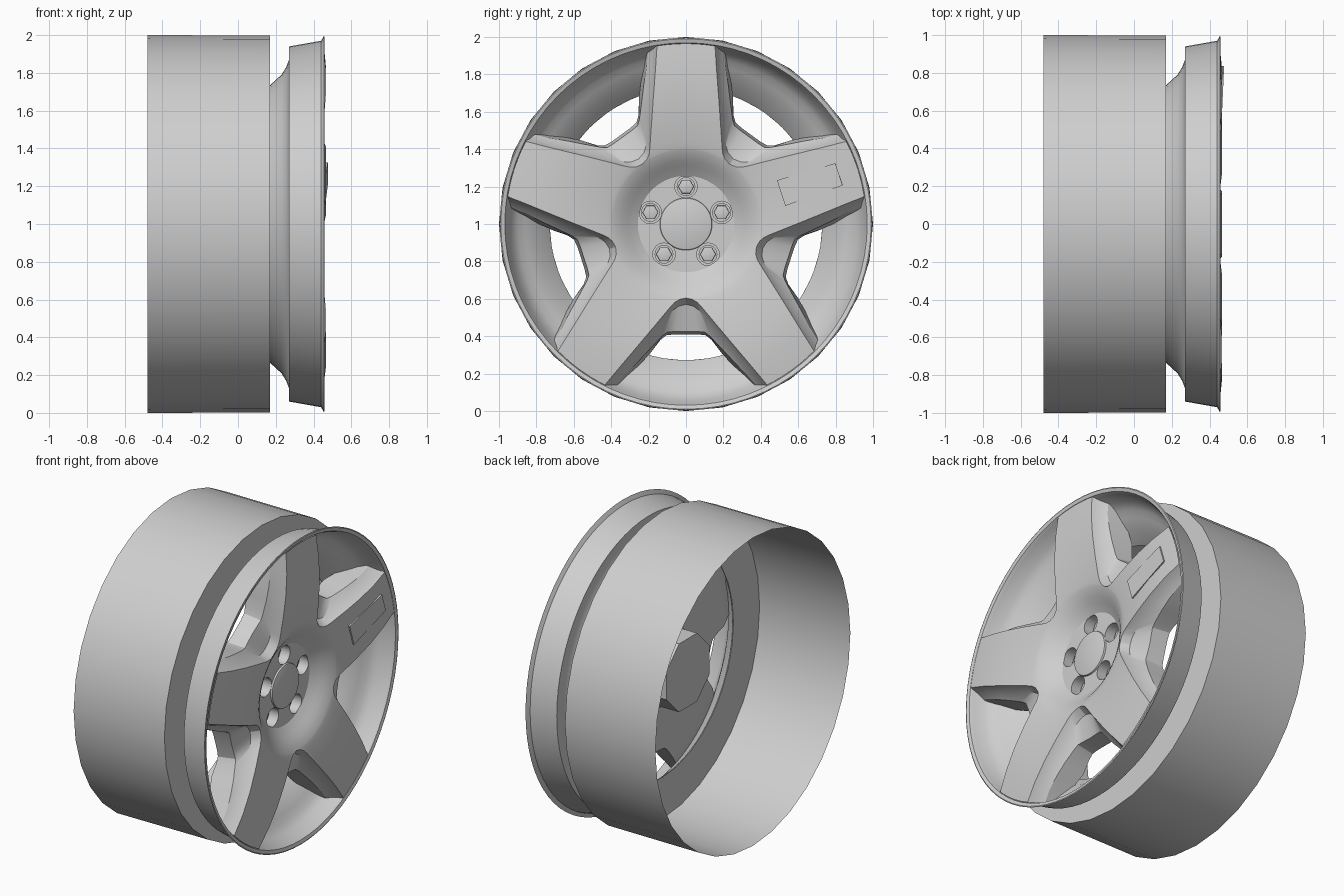
import bpy, bmesh, math
from mathutils import Matrix, Vector

cube = bpy.data.objects.get("Cube")
if cube:
    bpy.data.objects.remove(cube, do_unlink=True)

grey = bpy.data.materials.new("light_grey_metal")
grey.use_nodes = True
colour = (0.62, 0.62, 0.62, 1)
grey.diffuse_color = colour
grey.node_tree.nodes["Principled BSDF"].inputs["Base Color"].default_value = colour


def polar(x, r, a):
    """Point on the wheel: axial x, radius r, angle a in the y-z plane."""
    return Vector((x, r * math.cos(a), 1 + r * math.sin(a)))


def interp(table, r):
    for (r0, x0), (r1, x1) in zip(table, table[1:]):
        if r <= r1:
            t = max(0, (r - r0) / (r1 - r0))
            return x0 + (x1 - x0) * t
    return table[-1][1]


def finish(name, bm, fix_normals=True):
    bmesh.ops.remove_doubles(bm, verts=bm.verts[:], dist=0.0005)
    if fix_normals:
        bmesh.ops.recalc_face_normals(bm, faces=bm.faces[:])
    mesh = bpy.data.meshes.new(name)
    bm.to_mesh(mesh)
    bm.free()
    mesh.materials.append(grey)
    obj = bpy.data.objects.new(name, mesh)
    bpy.context.collection.objects.link(obj)
    return obj


def smooth(obj, degrees=30):
    bpy.ops.object.select_all(action="DESELECT")
    obj.select_set(True)
    bpy.context.view_layer.objects.active = obj
    bpy.ops.object.shade_smooth_by_angle(angle=math.radians(degrees))


def grid(bm, rows):
    """Skin a list of equally long point rows with quads."""
    verts = [[bm.verts.new(p) for p in row] for row in rows]
    for a, b in zip(verts, verts[1:]):
        for i in range(len(a) - 1):
            bm.faces.new((a[i], a[i + 1], b[i + 1], b[i]))


def lathe(name, profile, sides, closed=False):
    bm = bmesh.new()
    points = profile + profile[:1] if closed else profile
    grid(bm, [[polar(x, r, math.pi / 2 + math.tau * k / sides) for x, r in points]
              for k in range(sides + 1)])
    obj = finish(name, bm)
    smooth(obj)
    return obj


def cylinder(name, x0, x1, r, sides, y=0, z=1, spin=0, bevel=0):
    bm = bmesh.new()
    bmesh.ops.create_cone(bm, cap_ends=True, segments=sides, radius1=r, radius2=r, depth=x1 - x0)
    if bevel:
        rim = [e for e in bm.edges if all(v.co.z > 0 for v in e.verts)]
        bmesh.ops.bevel(bm, geom=rim, offset=bevel, segments=2, affect="EDGES", profile=0.5)
    bm.transform(Matrix.Translation(((x0 + x1) / 2, y, z))
                 @ Matrix.Rotation(math.pi / 2, 4, "Y") @ Matrix.Rotation(spin, 4, "Z"))
    return finish(name, bm)


# Wide rear barrel with its inward shoulder
lathe("barrel", [(-0.48, 1), (0.17, 0.998), (0.17, 0.73)], 32)

# Front rim: stepped outside, lip and bowl-shaped inside
lathe("front_rim", [(0.17, 0.735), (0.23, 0.79), (0.255, 0.83), (0.27, 0.87), (0.27, 0.94),
                    (0.44, 0.97), (0.455, 0.996), (0.458, 0.99), (0.452, 0.969), (0.43, 0.958),
                    (0.36, 0.938), (0.32, 0.90), (0.295, 0.86), (0.255, 0.80), (0.175, 0.728)],
      72, closed=True)

# Five-spoke face: half a pocket outline as (sideways, outward) points
FRONT_X = [(0.255, 0.33), (0.3, 0.36), (0.35, 0.40), (0.4, 0.425), (0.5, 0.447),
           (0.7, 0.465), (0.85, 0.465), (0.965, 0.453)]
BACK_X = [(0.58, 0.23), (0.73, 0.225), (0.8, 0.25), (0.86, 0.28), (0.9, 0.30), (0.95, 0.36)]
edge = [(0, .396), (.035, .403), (.062, .42), (.085, .445), (.17, .547), (.26, .654), (.35, .76), (.434, .861)]
bevel = [(0, .43), (.04, .44), (.068, .46), (.09, .485), (.165, .575), (.25, .67), (.335, .77), (.41, .869)]
ledge = [(0, .575), (.06, .575), (.10, .578), (.128, .60), (.19, .665), (.255, .735), (.32, .80), (.385, .874)]
hole = [(0, .59), (.06, .59), (.105, .595), (.137, .62), (.19, .69), (.245, .75), (.31, .81), (.37, .868)]
HALF = math.pi / 5


def spoke_row(x, r, start, steps=6):
    """Arc from a pocket's edge to the middle of the spoke beside it."""
    return [(x, r, start + (HALF - start) * k / steps) for k in range(steps + 1)]


front_rows = [spoke_row(interp(FRONT_X, r), r, 0) for r in (0.255, 0.28, 0.31, 0.34, 0.37)]
back_rows = [spoke_row(0.23, 0.22, 0)]
wall_rows = []
for e, b, l, h in zip(edge, bevel, ledge, hole):
    (re, ae), (rb, ab), (rl, al), (rh, ah) = [(math.hypot(*p), math.atan2(*p)) for p in (e, b, l, h)]
    top = interp(FRONT_X, re)
    low = min(interp(BACK_X, rh), top - 0.11)
    front_rows.append(spoke_row(top, re, ae))
    wall_rows.append([(top, re, ae), (top - 0.05, rb, ab), (top - 0.085, rl, al), (low, rh, ah)])
    back_rows.append(spoke_row(low, rh, ah))

bm = bmesh.new()
for n in range(5):
    for side in (-1, 1):
        base = -math.pi / 2 + n * 2 * HALF
        for rows in (front_rows, wall_rows, back_rows):
            grid(bm, [[polar(x, r, base + side * a) for x, r, a in row] for row in rows])
smooth(finish("spokes", bm), 24)

# Hub face with five deep bolt wells
hub = cylinder("hub_face", 0.16, 0.332, 0.262, 60)
spoke_angles = [math.pi / 2 + n * 2 * HALF for n in range(5)]
for a in spoke_angles:
    _, y, z = polar(0, 0.2, a)
    cutter = cylinder("bolt_well_cutter", 0.23, 0.5, 0.06, 24, y, z)
    cutter.hide_render = True
    mod = hub.modifiers.new("bolt_well", "BOOLEAN")
    mod.operation = "DIFFERENCE"
    mod.solver = "EXACT"
    mod.object = cutter
    bpy.context.view_layer.objects.active = hub
    bpy.ops.object.modifier_apply(modifier=mod.name)
    bpy.data.objects.remove(cutter, do_unlink=True)
smooth(hub)

# Hexagonal bolts on round washers
for n, a in enumerate(spoke_angles):
    _, y, z = polar(0, 0.2, a)
    smooth(cylinder(f"bolt_washer_{n + 1}", 0.22, 0.25, 0.05, 20, y, z))
    smooth(cylinder(f"bolt_{n + 1}", 0.22, 0.28, 0.042, 6, y, z, bevel=0.004))

# Centre cap and the octagonal hub at the back
smooth(cylinder("centre_cap", 0.30, 0.345, 0.14, 48, bevel=0.008))
smooth(cylinder("rear_hub", -0.015, 0.21, 0.24, 8, spin=math.pi / 8))

# Thin blank plate on one spoke, flat and almost flush
a = math.pi / 10
along, across = Vector((0, math.cos(a), math.sin(a))), Vector((0, -math.sin(a), math.cos(a)))
bm = bmesh.new()
grid(bm, [[Vector((x, 0, 1)) + along * s + across * w * (0.088 - 0.03 * s) for w in (-1, 1)]
          for s, x in ((0.535, 0.457), (0.86, 0.471))])
plate = finish("spoke_plate", bm, False)
solid = plate.modifiers.new("thickness", "SOLIDIFY")
solid.thickness = 0.009
solid.offset = 0
